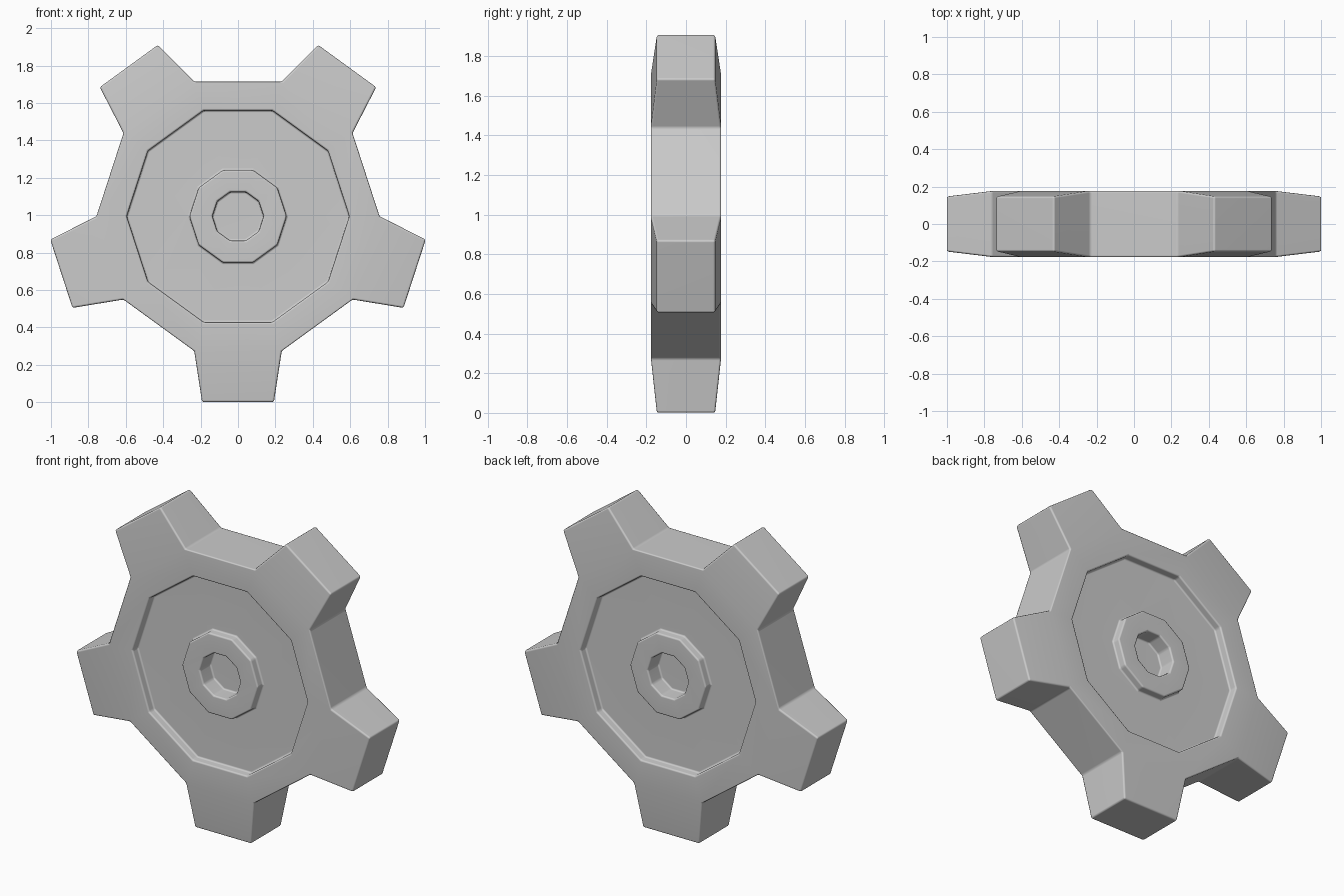
import bpy, bmesh
from math import cos, sin, radians

if "Cube" in bpy.data.objects:
    bpy.data.objects.remove(bpy.data.objects["Cube"])

CENTER_Z = 0.994
TIP_R, TIP_HALF, TIP_Y = 0.993, 0.192, 0.147
# (radius, distance from mid plane): bore floor, bore rim, hub, recess, outer rim
PROFILE = [(0.137, 0.075), (0.137, 0.177), (0.26, 0.177), (0.26, 0.128),
           (0.595, 0.128), (0.595, 0.177), (0.757, 0.177)]

bm = bmesh.new()


def vert(x, y, z):
    return bm.verts.new((x, y, z + CENTER_Z))


def decagon(r, y):
    angles = [radians(-108 + 36 * i) for i in range(10)]
    return [vert(r * cos(a), y, r * sin(a)) for a in angles]


# Stepped face, one for the front and one for the back
outer = []
for side in (-1, 1):
    rings = [decagon(r, side * y) for r, y in PROFILE]
    bm.faces.new(rings[0])
    for a, b in zip(rings, rings[1:]):
        for i in range(10):
            j = (i + 1) % 10
            bm.faces.new((a[i], a[j], b[j], b[i]))
    outer.append(rings[-1])

# Rim: tapered teeth alternate with flat valleys
front, back = outer
for i in range(10):
    j = (i + 1) % 10
    base = [front[i], front[j], back[j], back[i]]
    if i % 2:
        bm.faces.new(base)
        continue
    t = radians(-90 + 36 * i)
    tip = []
    for s, y in ((-1, -TIP_Y), (1, -TIP_Y), (1, TIP_Y), (-1, TIP_Y)):
        w = s * TIP_HALF
        tip.append(vert(TIP_R * cos(t) - w * sin(t), y, TIP_R * sin(t) + w * cos(t)))
    bm.faces.new(tip)
    for k in range(4):
        n = (k + 1) % 4
        bm.faces.new((base[k], base[n], tip[n], tip[k]))

bmesh.ops.recalc_face_normals(bm, faces=bm.faces[:])
mesh = bpy.data.meshes.new("gear_wheel")
bm.to_mesh(mesh)
bm.free()
for p in mesh.polygons:
    p.use_smooth = True
gear = bpy.data.objects.new("gear_wheel", mesh)
bpy.context.collection.objects.link(gear)

# Softened edges
bevel = gear.modifiers.new("soft_edges", 'BEVEL')
bevel.width = 0.01
bevel.segments = 2
bevel.limit_method = 'ANGLE'
bevel.angle_limit = radians(30)
gear.modifiers.new("clean_shading", 'WEIGHTED_NORMAL')
